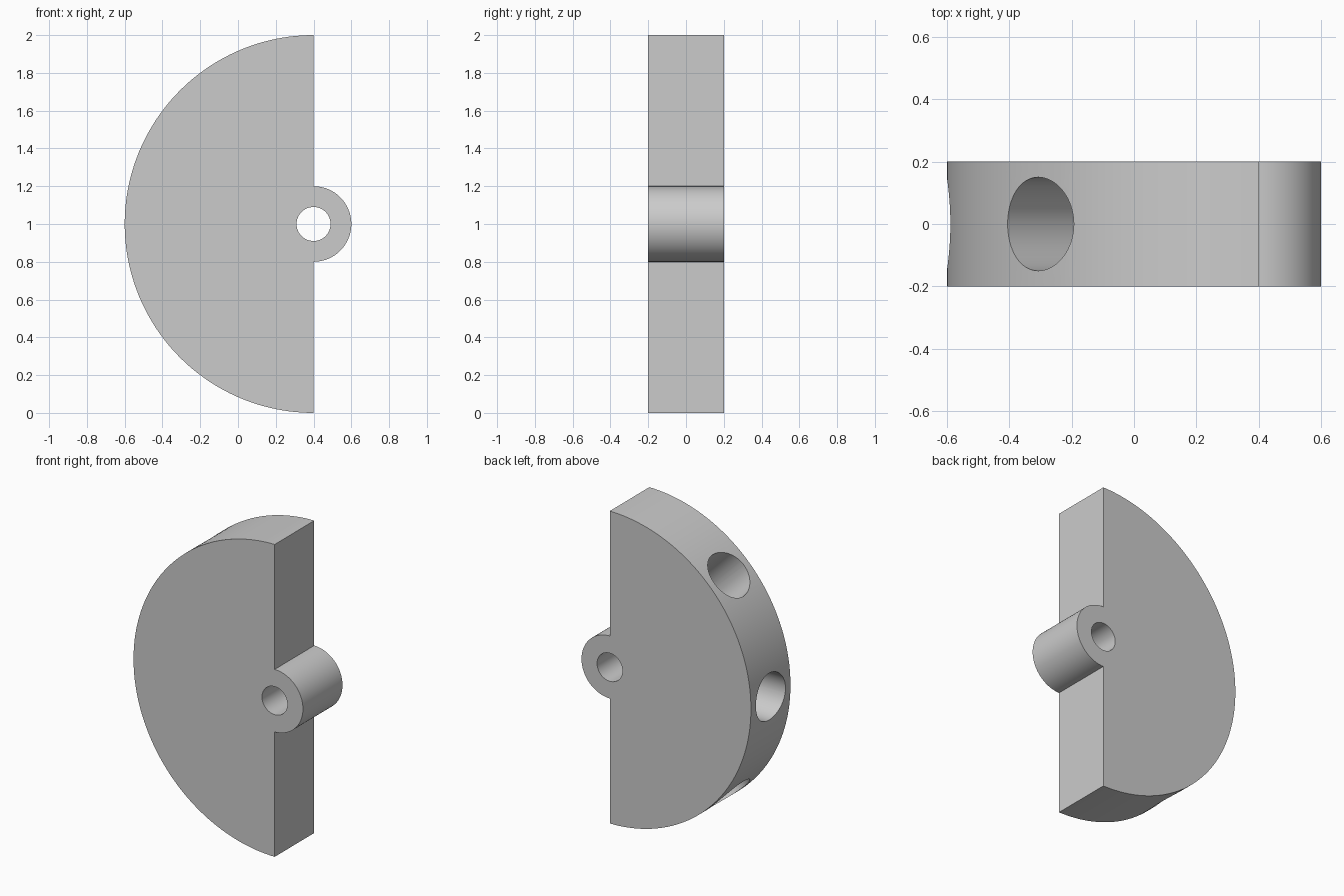
import bpy, bmesh
from math import pi, cos, sin, radians
from mathutils import Matrix, Vector

if "Cube" in bpy.data.objects:
    bpy.data.objects.remove(bpy.data.objects["Cube"])

AXIS = Vector((0.4, 0, 1))   # pivot axis of the half disc
HALF = 0.2                   # half thickness

grey = bpy.data.materials.new("light_grey")
grey.use_nodes = True
grey.diffuse_color = (0.6, 0.6, 0.6, 1)
grey.node_tree.nodes["Principled BSDF"].inputs["Base Color"].default_value = (0.6, 0.6, 0.6, 1)


def make_object(name, bm):
    bmesh.ops.recalc_face_normals(bm, faces=bm.faces)
    mesh = bpy.data.meshes.new(name)
    bm.to_mesh(mesh)
    bm.free()
    mesh.materials.append(grey)
    obj = bpy.data.objects.new(name, mesh)
    bpy.context.collection.objects.link(obj)
    return obj


def arc(radius, start, end, steps):
    angles = [radians(start + (end - start) * i / steps) for i in range(steps + 1)]
    return [AXIS + Vector((cos(a) * radius, -HALF, sin(a) * radius)) for a in angles]


def cutter(name, radius, depth, matrix):
    bm = bmesh.new()
    bmesh.ops.create_cone(bm, cap_ends=True, segments=64, radius1=radius,
                          radius2=radius, depth=depth, matrix=matrix)
    obj = make_object(name, bm)
    obj.hide_render = True
    return obj


# Half disc with the rounded pivot lug, as one extruded profile
bm = bmesh.new()
outline = arc(1, 90, 270, 96) + arc(0.2, -90, 90, 48)
face = bm.faces.new([bm.verts.new(p) for p in outline])
extruded = bmesh.ops.extrude_face_region(bm, geom=[face])["geom"]
bmesh.ops.translate(bm, vec=(0, 2 * HALF, 0),
                    verts=[v for v in extruded if isinstance(v, bmesh.types.BMVert)])
body = make_object("half_disc_with_pivot_lug", bm)

# Pivot bore, and three blind holes pointing at the pivot from the rim
cutters = [cutter("pivot_bore_cutter", 0.09, 1,
                  Matrix.Translation(AXIS) @ Matrix.Rotation(pi / 2, 4, 'X'))]
for angle in (135, 180, 225):
    a = radians(angle)
    place = Matrix.Translation(AXIS + Vector((cos(a), 0, sin(a))) * 0.8)
    cutters.append(cutter("rim_hole_cutter", 0.15, 0.6,
                          place @ Matrix.Rotation(pi / 2 - a, 4, 'Y')))

bpy.ops.object.select_all(action='DESELECT')
bpy.context.view_layer.objects.active = body
body.select_set(True)
for tool in cutters:
    cut = body.modifiers.new("cut", 'BOOLEAN')
    cut.operation = 'DIFFERENCE'
    cut.solver = 'EXACT'
    cut.object = tool
    bpy.ops.object.modifier_apply(modifier=cut.name)
    bpy.data.objects.remove(tool)

bpy.ops.object.shade_smooth_by_angle(angle=radians(30))
